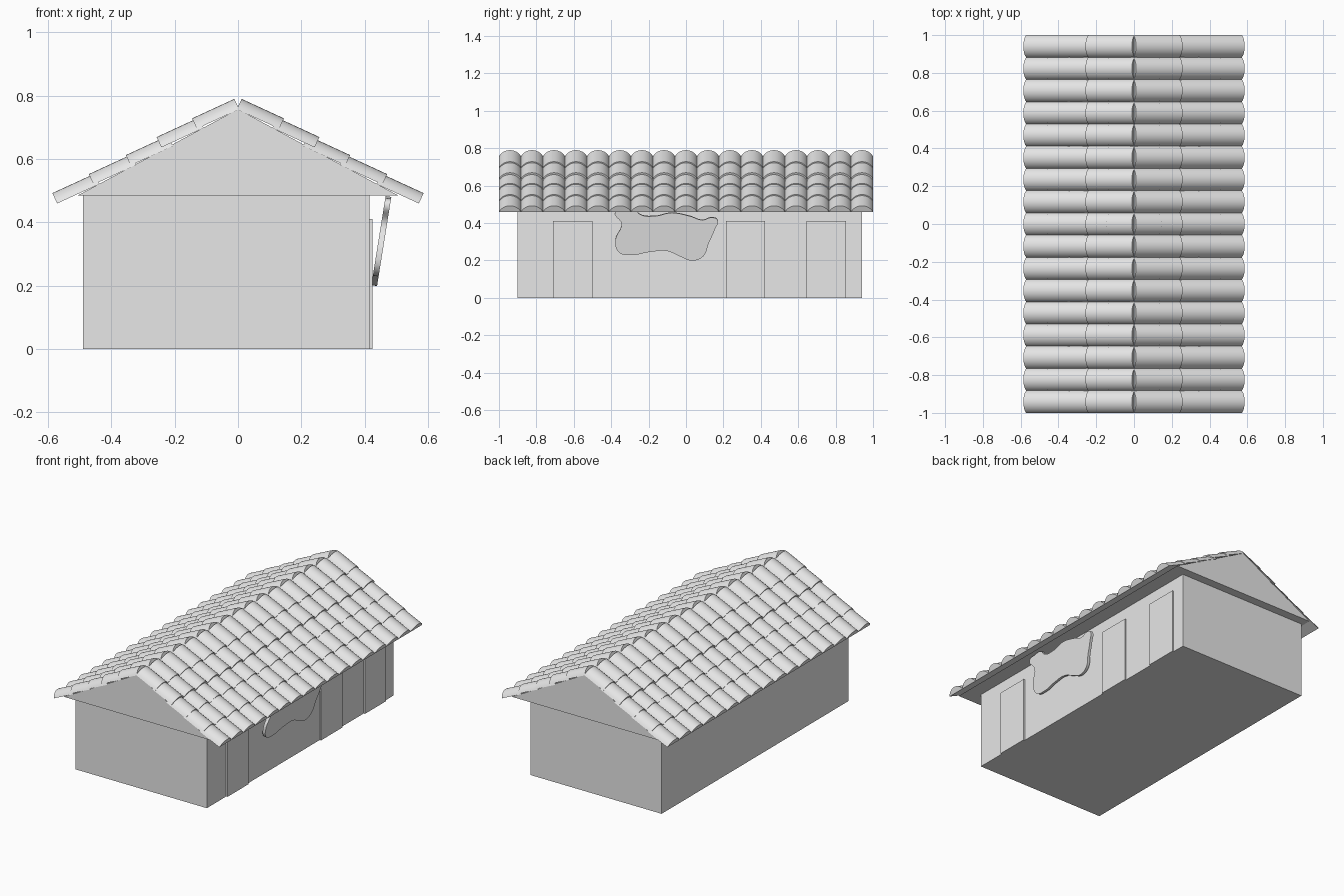
import bpy, bmesh, math
from mathutils import Matrix, Vector

cube = bpy.data.objects.get("Cube")
if cube:
    bpy.data.objects.remove(cube, do_unlink=True)

grey = bpy.data.materials.new("plain_grey")
grey.use_nodes = True
grey.diffuse_color = (0.8, 0.8, 0.8, 1)
grey.node_tree.nodes["Principled BSDF"].inputs["Base Color"].default_value = (0.8, 0.8, 0.8, 1)


def add_object(name, mesh):
    obj = bpy.data.objects.new(name, mesh)
    bpy.context.scene.collection.objects.link(obj)
    mesh.materials.clear()
    mesh.materials.append(grey)
    return obj


def finish(name, bm):
    bmesh.ops.recalc_face_normals(bm, faces=bm.faces)
    mesh = bpy.data.meshes.new(name)
    bm.to_mesh(mesh)
    bm.free()
    return add_object(name, mesh)


def extrude_profile(bm, points, offset):
    """Close a planar profile and push it along offset to a solid."""
    face = bm.faces.new([bm.verts.new(p) for p in points])
    new = bmesh.ops.extrude_face_region(bm, geom=[face], use_keep_orig=True)
    verts = [g for g in new["geom"] if isinstance(g, bmesh.types.BMVert)]
    bmesh.ops.translate(bm, vec=offset, verts=verts)


def box(name, x, y, z):
    bm = bmesh.new()
    corners = [(x[0], y[0], z[0]), (x[1], y[0], z[0]), (x[1], y[1], z[0]), (x[0], y[1], z[0])]
    extrude_profile(bm, corners, Vector((0, 0, z[1] - z[0])))
    return finish(name, bm)


# Walls and doors
WALL_X = 0.415
EAVE_Z = 0.485
box("house_walls", (-0.49, WALL_X), (-0.90, 0.94), (0, EAVE_Z))
for i, y in enumerate((-0.71, 0.213, 0.645)):
    box(f"door_{i + 1}", (WALL_X - 0.005, WALL_X + 0.009), (y, y + 0.21), (0, 0.41))

# Solid roof core with both gables
bm = bmesh.new()
extrude_profile(bm, [(-0.505, -0.995, EAVE_Z), (0.505, -0.995, EAVE_Z), (0, -0.995, 0.757)],
                Vector((0, 1.99, 0)))
finish("roof_core", bm)

# Rounded roof tiles: rows of shallow arcs, placed by the top of each lower end
COLUMNS = 17
PITCH = 2 / COLUMNS
HEIGHT = 0.036
LENGTH = 0.147
SLOPE = math.radians(24.7)
ROW_ENDS = [(0.145, 0.728), (0.257, 0.669), (0.354, 0.612), (0.471, 0.552), (0.586, 0.492)]
half = PITCH / 2
radius = (half * half + HEIGHT * HEIGHT) / (2 * HEIGHT)
sweep = math.asin(half / radius)
down = Vector((math.cos(SLOPE), 0, -math.sin(SLOPE)))
normal = Vector((math.sin(SLOPE), 0, math.cos(SLOPE)))
arc = []
for k in range(13):
    a = sweep * (k / 6 - 1)
    arc.append((radius * math.sin(a), radius * (math.cos(a) - 1)))

for side, label in ((1, "left"), (-1, "right")):
    bm = bmesh.new()
    for x, z in ROW_ENDS:
        for c in range(COLUMNS):
            crest = Vector((x, -1 + PITCH * (c + 0.5), z))
            ring = [crest + Vector((0, u, 0)) + normal * v for u, v in arc]
            extrude_profile(bm, ring, -down * LENGTH)
    bmesh.ops.scale(bm, vec=(side, 1, 1), verts=bm.verts)
    tiles = finish(f"roof_tiles_{label}", bm)
    bpy.ops.object.select_all(action="DESELECT")
    tiles.select_set(True)
    bpy.context.view_layer.objects.active = tiles
    bpy.ops.object.shade_smooth_by_angle(angle=math.radians(35))

# Wavy hanging sign, leaning out from the wall
outline = [(-0.38, 0.46), (-0.345, 0.396), (-0.377, 0.31), (-0.36, 0.246), (-0.29, 0.23),
           (-0.195, 0.246), (-0.10, 0.251), (-0.035, 0.224), (0.035, 0.2), (0.094, 0.225),
           (0.12, 0.289), (0.153, 0.364), (0.168, 0.418), (0.136, 0.43), (0.088, 0.417),
           (0.02, 0.438), (-0.078, 0.455), (-0.168, 0.438), (-0.249, 0.449), (-0.27, 0.475),
           (-0.33, 0.477)]
curve = bpy.data.curves.new("sign_outline", "CURVE")
curve.dimensions = "2D"
curve.fill_mode = "BOTH"
curve.extrude = 0.009
curve.resolution_u = 6
spline = curve.splines.new("BEZIER")
spline.bezier_points.add(len(outline) - 1)
for point, (y, z) in zip(spline.bezier_points, outline):
    point.co = (y, z - 0.2, 0)
    point.handle_left_type = point.handle_right_type = "AUTO"
spline.use_cyclic_u = True
helper = bpy.data.objects.new("sign_helper", curve)
bpy.context.scene.collection.objects.link(helper)
graph = bpy.context.evaluated_depsgraph_get()
mesh = bpy.data.meshes.new_from_object(helper.evaluated_get(graph))
bpy.data.objects.remove(helper, do_unlink=True)
lean = 0.16
mesh.transform(Matrix(((0, lean, 1, 0.43), (1, 0, 0, 0), (0, 1, -lean, 0.2), (0, 0, 0, 1))))
add_object("hanging_sign", mesh)
